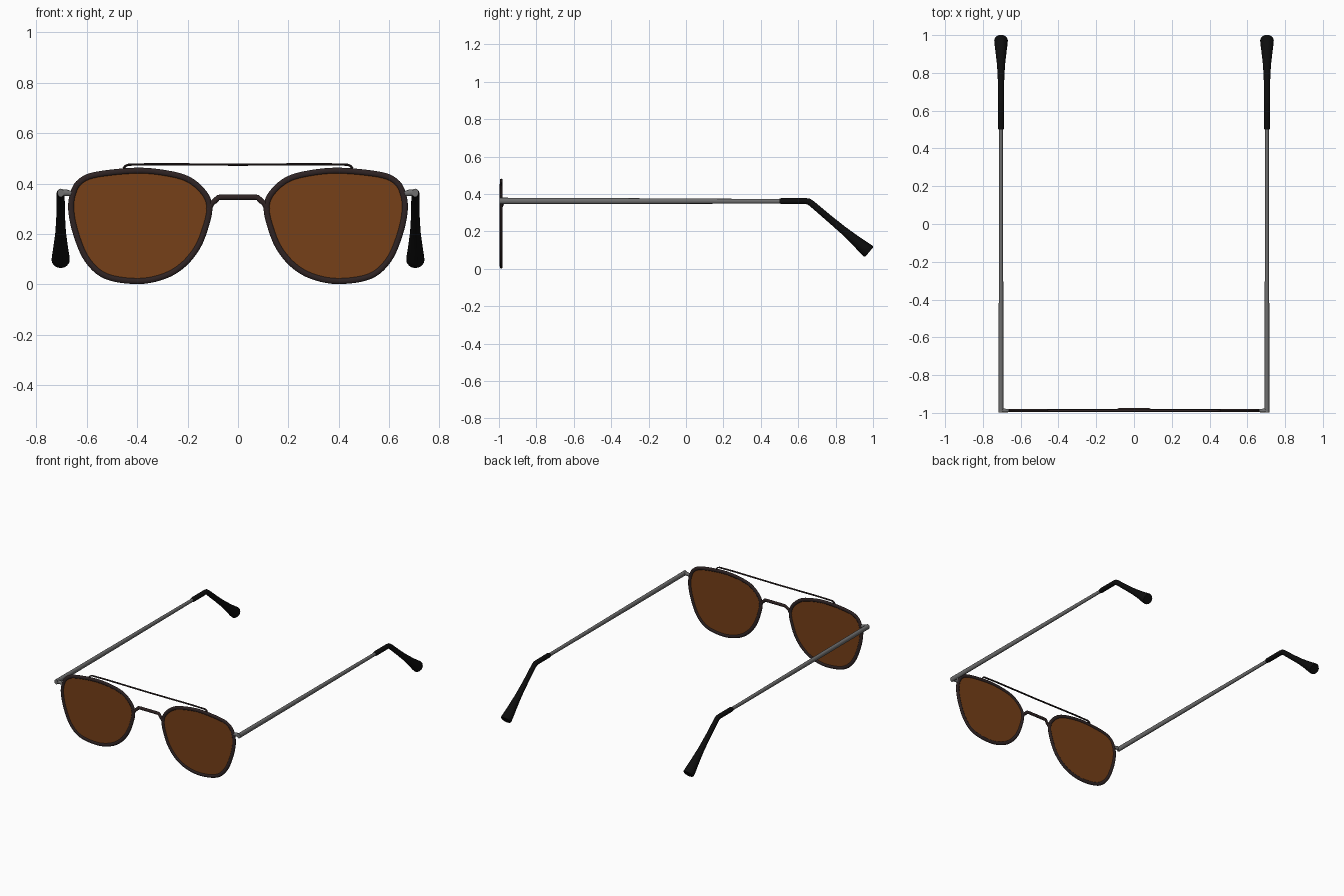
import bpy, math
from mathutils import Vector as V

if "Cube" in bpy.data.objects:
    bpy.data.objects.remove(bpy.data.objects["Cube"])


def material(name, rgb):
    m = bpy.data.materials.new(name)
    m.diffuse_color = (*rgb, 1)
    m.use_nodes = True
    m.node_tree.nodes["Principled BSDF"].inputs["Base Color"].default_value = m.diffuse_color
    return m


DARK = material("dark_frame", (0.028, 0.017, 0.017))
BROWN = material("brown_lens", (0.18, 0.05, 0.009))
STEEL = material("grey_metal", (0.16, 0.16, 0.16))
BLACK = material("black_tip", (0.004, 0.004, 0.004))


def make(name, verts, faces, mat):
    me = bpy.data.meshes.new(name)
    me.from_pydata(verts, [], faces)
    me.materials.append(mat)
    ob = bpy.data.objects.new(name, me)
    bpy.context.collection.objects.link(ob)
    bpy.ops.object.select_all(action='DESELECT')
    ob.select_set(True)
    bpy.context.view_layer.objects.active = ob
    bpy.ops.object.mode_set(mode='EDIT')
    bpy.ops.mesh.select_all(action='SELECT')
    bpy.ops.mesh.normals_make_consistent(inside=False)
    bpy.ops.object.mode_set(mode='OBJECT')
    bpy.ops.object.shade_smooth_by_angle(angle=math.radians(40))
    return ob


def sweep(name, path, radii, axis, mat, closed=False, n=12):
    """Elliptical tube along a planar path; radii = (in plane, along axis)."""
    path, axis, k = [V(p) for p in path], V(axis), len(path)
    verts, faces = [], []
    for i, p in enumerate(path):
        a = path[(i - 1) % k] if closed or i else p
        b = path[(i + 1) % k] if closed or i < k - 1 else p
        side = axis.cross((b - a).normalized())
        rs, ra = radii[i] if isinstance(radii, list) else radii
        for j in range(n):
            t = 2 * math.pi * j / n
            verts.append(p + side * rs * math.cos(t) + axis * ra * math.sin(t))
    for i in range(k if closed else k - 1):
        for j in range(n):
            q, r = i * n, (i + 1) % k * n
            faces.append((q + j, q + (j + 1) % n, r + (j + 1) % n, r + j))
    if not closed:
        faces += [tuple(range(n)), tuple(range((k - 1) * n, k * n))]
    return make(name, verts, faces, mat)


def smooth_loop(pts, steps=5):
    """Closed Catmull-Rom curve through the points."""
    out, k = [], len(pts)
    for i in range(k):
        a, b, c, d = (V(pts[(i + o) % k]) for o in (-1, 0, 1, 2))
        for s in range(steps):
            t = s / steps
            out.append(0.5 * (2 * b + (c - a) * t + (2 * a - 5 * b + 4 * c - d) * t**2
                              + (3 * b - a - 3 * c + d) * t**3))
    return out


# Outer centre line of one rim (x, z)
Y = -0.988
outline = [(.662, .295), (.654, .362), (.626, .408), (.563, .435), (.408, .451),
           (.292, .442), (.197, .416), (.133, .360), (.114, .305), (.126, .238),
           (.160, .150), (.218, .078), (.293, .033), (.396, .013), (.522, .032),
           (.597, .096), (.642, .198)]
loop = smooth_loop(outline)

for s, side in ((1, "right"), (-1, "left")):
    # Rim and lens
    sweep("rim_" + side, [(s * p.x, Y, p.y) for p in loop], (.012, .008), (0, 1, 0), DARK, True)
    k = len(loop)
    verts = [(s * p.x, Y + d, p.y) for d in (-.003, .003) for p in loop]
    faces = [tuple(range(k)), tuple(range(k, 2 * k))]
    faces += [(i, (i + 1) % k, k + (i + 1) % k, k + i) for i in range(k)]
    make("lens_" + side, verts, faces, BROWN)

    # Hinge arm joining rim to temple
    sweep("hinge_" + side, [(s * .662, Y, .36), (s * .68, Y, .363), (s * .706, Y, .363)],
          [(.010, .008), (.013, .010), (.014, .010)], (0, 1, 0), STEEL)

    # Temple arm
    X = s * .704
    sweep("temple_" + side, [(X, -.998, .363), (X, -.4, .362), (X, .52, .361)],
          [(.017, .013), (.016, .012), (.012, .010)], (1, 0, 0), STEEL)

    # Ear tip: bends down and flares to a rounded end
    tip = [(.50, .362, .013, .014), (.51, .362, .016, .016), (.64, .362, .016, .016),
           (.657, .359, .017, .016), (.672, .349, .017, .016), (.76, .274, .018, .017),
           (.84, .207, .021, .021), (.91, .148, .028, .029), (.955, .110, .035, .035),
           (.974, .095, .037, .036), (.980, .090, .033, .032)]
    sweep("ear_tip_" + side, [(X, y, z) for y, z, _, _ in tip],
          [(a, b) for _, _, a, b in tip], (1, 0, 0), BLACK, n=16)

# Nose bridge
half = [(.118, .295), (.104, .322), (.092, .331), (.078, .345), (.065, .346)]
bridge = [(-x, z) for x, z in half] + [(x, z) for x, z in reversed(half)]
sweep("nose_bridge", [(x, Y + (.006 if abs(x) < .08 else 0), z) for x, z in bridge],
      (.011, .008), (0, 1, 0), DARK)

# Brow bar across the top
half = [(.455, .460), (.447, .470), (.435, .475), (.33, .477)]
bar = [(-x, z) for x, z in half] + [(0, .475)] + [(x, z) for x, z in reversed(half)]
sweep("brow_bar", [(x, Y, z) for x, z in bar], (.0045, .007), (0, 1, 0), DARK, n=8)
